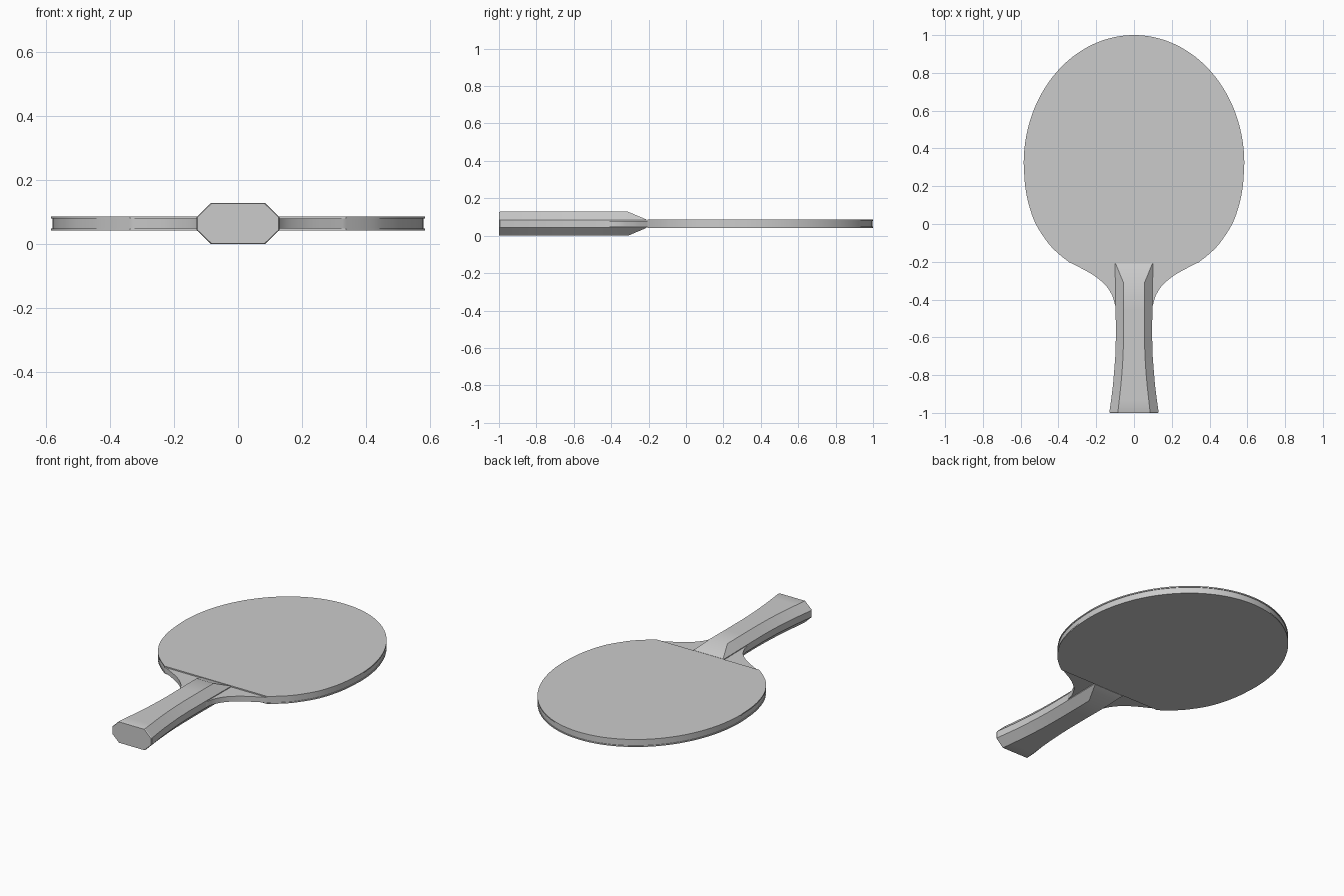
import bpy, bmesh, math

if "Cube" in bpy.data.objects:
    bpy.data.objects.remove(bpy.data.objects["Cube"])

C = 0.064          # mid-plane height
CUT = -0.207       # straight lower edge of the rubber sheets


def finish(name, bm):
    bmesh.ops.recalc_face_normals(bm, faces=bm.faces)
    mesh = bpy.data.meshes.new(name)
    bm.to_mesh(mesh)
    bm.free()
    ob = bpy.data.objects.new(name, mesh)
    bpy.context.collection.objects.link(ob)
    bpy.ops.object.select_all(action='DESELECT')
    ob.select_set(True)
    bpy.context.view_layer.objects.active = ob
    bpy.ops.object.shade_smooth_by_angle(angle=math.radians(25))
    return ob


def spline(pts, steps=6):
    # Catmull-Rom curve through the points
    p = [pts[0]] + pts + [pts[-1]]
    out = []
    for i in range(1, len(p) - 2):
        a, b, c, d = p[i - 1:i + 3]
        for s in range(steps):
            t = s / steps
            out.append(tuple(0.5 * (2 * b[k] + (c[k] - a[k]) * t
                       + (2 * a[k] - 5 * b[k] + 4 * c[k] - d[k]) * t * t
                       + (3 * b[k] - a[k] - 3 * c[k] + d[k]) * t ** 3) for k in (0, 1)))
    return out + [pts[-1]]


def plate(name, half, z0, z1):
    # mirror a half outline and extrude it into a flat plate
    outline = half + [(-x, y) for x, y in reversed(half) if x > 1e-5]
    bm = bmesh.new()
    face = bm.faces.new([bm.verts.new((x, y, z0)) for x, y in outline])
    ext = bmesh.ops.extrude_face_region(bm, geom=[face])
    bmesh.ops.translate(bm, vec=(0, 0, z1 - z0),
                        verts=[v for v in ext['geom'] if isinstance(v, bmesh.types.BMVert)])
    return finish(name, bm)


# Blade outline: upper half-ellipse, then the lower sweep to the rubber edge
def head(inset):
    top = [((0.584 - inset) * math.sin(a), 0.32 + (0.68 - inset) * math.cos(a))
           for a in (math.pi / 2 * i / 32 for i in range(32))]
    low = [(0.584, 0.32), (0.576, 0.2), (0.556, 0.1), (0.52, 0.0),
           (0.455, -0.1), (0.40, -0.157), (0.337, CUT)]
    return top + [(x - inset, y) for x, y in spline(low)]


# Wooden core with concave shoulders running into the handle
shoulder = spline([(0.333, CUT), (0.28, -0.234), (0.21, -0.274), (0.15, -0.325),
                   (0.115, -0.38), (0.1, -0.43), (0.085, -0.47)])
plate("wood_blade", head(0.004) + shoulder[1:], C - 0.0155, C + 0.0155)

# Rubber sheets on both faces
plate("rubber_top", head(0), C + 0.0155, C + 0.0225)
plate("rubber_bottom", head(0), C - 0.0225, C - 0.0155)

# Handle: octagonal loft (y, half width, half flat, half height), wedge at the blade end
stations = [(-1.0, 0.127, 0.083, 0.062), (-0.995, 0.13, 0.085, 0.064),
            (-0.93, 0.121, 0.078, 0.064), (-0.86, 0.112, 0.07, 0.064),
            (-0.78, 0.105, 0.063, 0.064), (-0.70, 0.099, 0.058, 0.064),
            (-0.60, 0.096, 0.055, 0.064), (-0.45, 0.097, 0.055, 0.064),
            (-0.31, 0.099, 0.056, 0.064), (-0.21, 0.1, 0.097, 0.022)]
bm = bmesh.new()
rings = []
for y, w, f, h in stations:
    s = min(0.02, h - 0.002)
    quad = [(w, s), (f, h)]
    pts = quad + [(-x, z) for x, z in reversed(quad)]
    pts += [(-x, -z) for x, z in pts]
    rings.append([bm.verts.new((x, y, C + z)) for x, z in pts])
for a, b in zip(rings, rings[1:]):
    for i in range(8):
        j = (i + 1) % 8
        bm.faces.new((a[i], a[j], b[j], b[i]))
bm.faces.new(rings[0])
bm.faces.new(rings[-1])
finish("handle", bm)
